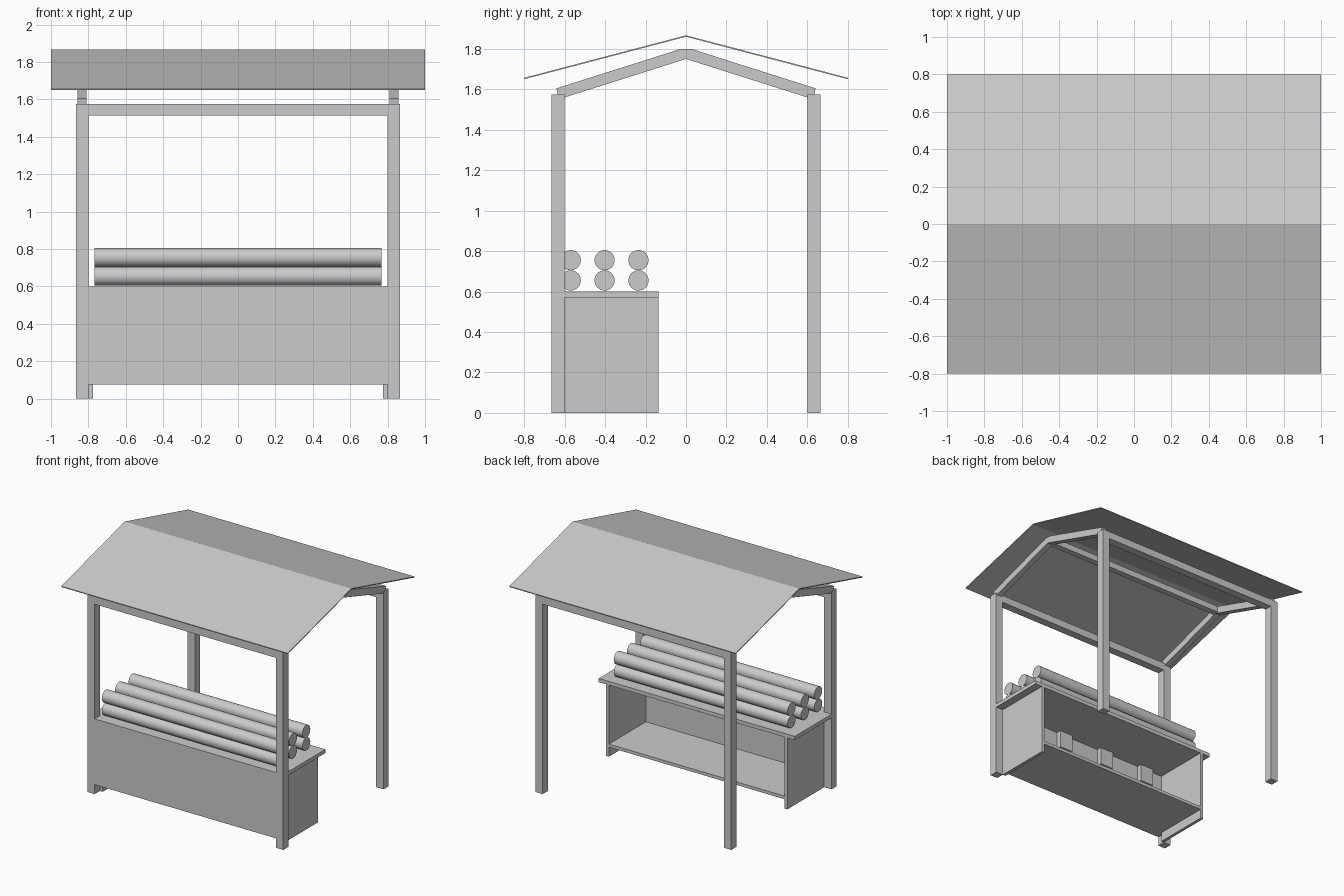
import bpy, bmesh, math
from mathutils import Matrix

cube = bpy.data.objects.get("Cube")
if cube:
    bpy.data.objects.remove(cube, do_unlink=True)

grey = bpy.data.materials.new("plain_grey")
grey.use_nodes = True
COLOUR = (0.6, 0.6, 0.6, 1)
grey.diffuse_color = COLOUR
grey.node_tree.nodes["Principled BSDF"].inputs["Base Color"].default_value = COLOUR


def finish(name, bm):
    bmesh.ops.recalc_face_normals(bm, faces=bm.faces)
    mesh = bpy.data.meshes.new(name)
    bm.to_mesh(mesh)
    bm.free()
    mesh.materials.append(grey)
    obj = bpy.data.objects.new(name, mesh)
    bpy.context.collection.objects.link(obj)
    return obj


def box(name, x, y, z):
    """Box from (min, max) ranges."""
    bm = bmesh.new()
    bmesh.ops.create_cube(bm, size=1)
    for v in bm.verts:
        v.co = [r[0] if c < 0 else r[1] for r, c in zip((x, y, z), v.co)]
    return finish(name, bm)


def extrude_profile(name, points, x0, x1):
    """Side profile of (y, z) points carried along x."""
    bm = bmesh.new()
    face = bm.faces.new([bm.verts.new((x0, y, z)) for y, z in points])
    new = bmesh.ops.extrude_face_region(bm, geom=[face])["geom"]
    bmesh.ops.translate(bm, vec=(x1 - x0, 0, 0),
                        verts=[v for v in new if isinstance(v, bmesh.types.BMVert)])
    return finish(name, bm)


def span(a, b, side):
    return tuple(sorted((a * side, b * side)))


IN_X, OUT_X, IN_Y, OUT_Y = 0.80, 0.865, 0.60, 0.665
POST_TOP, TABLE_Z, BACK_Y = 1.575, 0.60, -0.135

# Posts, cross beams and rafters
for sy, end in ((-1, "front"), (1, "back")):
    for sx, hand in ((-1, "right"), (1, "left")):
        box(f"{end}_{hand}_post", span(IN_X, OUT_X, sx), span(IN_Y, OUT_Y, sy), (0, POST_TOP))
    box(f"{end}_beam", (-IN_X, IN_X), span(IN_Y, OUT_Y, sy), (1.515, POST_TOP))

RAFTER = [(-0.6, 1.56), (0, 1.75), (0.6, 1.56), (0.635, 1.575),
          (0.64, 1.605), (0.025, 1.80), (-0.025, 1.80), (-0.64, 1.605), (-0.635, 1.575)]
for sx, hand in ((-1, "right"), (1, "left")):
    extrude_profile(f"{hand}_rafter", RAFTER, 0.81 * sx, 0.857 * sx)
box("ridge_beam", (-0.81, 0.81), (-0.025, 0.025), (1.75, 1.80))

# Thin gabled roof
extrude_profile("roof", [(-0.8, 1.65), (0, 1.86), (0.8, 1.65),
                         (0.8, 1.657), (0, 1.867), (-0.8, 1.657)], -1, 1)

# Counter
box("front_panel", (-IN_X, IN_X), (-OUT_Y, -IN_Y), (0.075, TABLE_Z))
box("counter_top", (-OUT_X, OUT_X), (-IN_Y, BACK_Y), (0.57, TABLE_Z))
box("bottom_shelf", (-0.775, 0.775), (-IN_Y, BACK_Y), (0.075, 0.1))
for sx, hand in ((-1, "right"), (1, "left")):
    box(f"counter_{hand}_side", span(0.775, IN_X, sx), (-IN_Y, BACK_Y), (0, 0.57))
for i in range(4):
    x = -0.6 + 0.4 * i
    box(f"counter_bracket_{i + 1}", (x - 0.06, x + 0.06), (-IN_Y, -0.56), (0.43, 0.57))

# Stacked rolls on the counter
for row, z in enumerate((0.655, 0.755)):
    for col, y in enumerate((-0.57, -0.4025, -0.235)):
        bm = bmesh.new()
        bmesh.ops.create_cone(bm, cap_ends=True, segments=32, radius1=0.05, radius2=0.05,
                              depth=1.535,
                              matrix=Matrix.Translation((0, y, z)) @ Matrix.Rotation(math.pi / 2, 4, 'Y'))
        roll = finish(f"roll_{row + 1}_{col + 1}", bm)
        bpy.ops.object.select_all(action='DESELECT')
        roll.select_set(True)
        bpy.context.view_layer.objects.active = roll
        bpy.ops.object.shade_smooth_by_angle(angle=math.radians(40))
